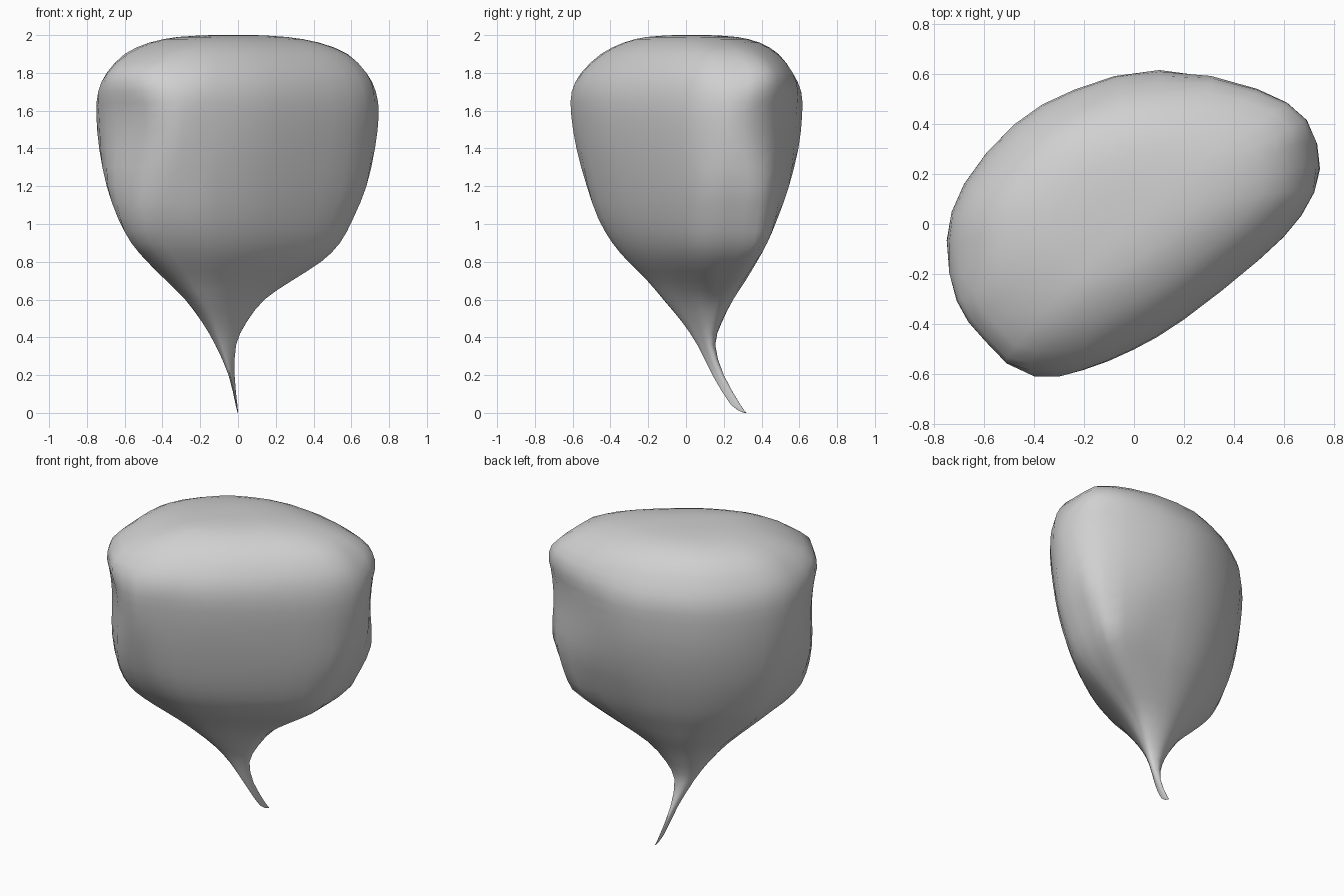
import bpy
import bmesh
from mathutils import Vector

default_cube = bpy.data.objects.get("Cube")
if default_cube:
    bpy.data.objects.remove(default_cube, do_unlink=True)


def smooth_path(points, steps, closed):
    """Resample control points with a Catmull-Rom spline that passes through them."""
    points = [Vector(point) for point in points]
    count = len(points)

    def pick(index):
        return points[index % count] if closed else points[max(0, min(count - 1, index))]

    result = []
    for index in range(count if closed else count - 1):
        a, b, c, d = (pick(index + offset) for offset in (-1, 0, 1, 2))
        for step in range(steps):
            t = step / steps
            result.append((b * 2 + (c - a) * t + (a * 2 - b * 5 + c * 4 - d) * t ** 2
                           + (b * 3 - a - c * 3 + d) * t ** 3) / 2)
    if not closed:
        result.append(points[-1])
    return result


def normalised(outline):
    """Fit the outline into a centred unit square so each ring can use its own bounds."""
    low_x, high_x = min(p.x for p in outline), max(p.x for p in outline)
    low_y, high_y = min(p.y for p in outline), max(p.y for p in outline)
    return [((p.x - low_x) / (high_x - low_x) - .5, (p.y - low_y) / (high_y - low_y) - .5)
            for p in outline]


def squared_ends(section, amount):
    """Push both ends of the long diagonal outwards, kept inside the unit square."""
    result = []
    for u, v in section:
        push = amount * ((u + v) / .72) ** 3
        result.append([max(-.5, min(.5, value + push)) for value in (u, v)])
    return result


def falloff(height, centre, reach):
    """Weight that is one at the centre height and fades to zero at its reach."""
    return max(0, 1 - abs(height - centre) / reach)


# Slanted egg-shaped cross-section, counter-clockwise from the front right end
outline_points = [
    (-.39, -.62), (-.2, -.59), (0, -.51), (.2, -.39), (.5, -.15), (.67, .03),
    (.745, .22), (.68, .4), (.48, .53), (.1, .62), (-.24, .54), (-.48, .4),
    (-.68, .16), (-.75, -.07), (-.7, -.3), (-.58, -.46),
]

# Height, then the bounds of each ring: lowest x, highest x, front, back
ring_bounds = [
    (0, -.002, 0, .31, .32),
    (.04, -.012, -.003, .24, .29),
    (.2, -.05, -.018, .14, .2),
    (.36, -.12, -.01, .06, .155),
    (.48, -.19, .045, -.02, .19),
    (.6, -.28, .14, -.12, .25),
    (.7, -.38, .285, -.205, .315),
    (.8, -.48, .44, -.305, .375),
    (.9, -.565, .54, -.39, .43),
    (1.03, -.635, .61, -.465, .485),
    (1.2, -.695, .68, -.525, .545),
    (1.4, -.735, .725, -.58, .595),
    (1.58, -.75, .745, -.608, .615),
    (1.7, -.74, .73, -.605, .61),
    (1.8, -.695, .68, -.555, .565),
    (1.9, -.6, .58, -.45, .49),
    (1.96, -.47, .43, -.33, .39),
    (1.99, -.32, .26, -.21, .27),
    (2, -.14, .09, -.06, .12),
]

# Single grey surface colour
grey = bpy.data.materials.new("plain_grey")
grey.use_nodes = True
grey.diffuse_color = (.63, .63, .63, 1)
shader = next(node for node in grey.node_tree.nodes if node.type == "BSDF_PRINCIPLED")
shader.inputs["Base Color"].default_value = grey.diffuse_color

# Pouch body, lofted from the curved stem tip up to the crown, with fuller corners
section = normalised(smooth_path(outline_points, 2, True))
bm = bmesh.new()
rings = []
for height, left, right, front, back in smooth_path(ring_bounds, 2, False):
    fullness = .07 * falloff(height, .9, .55) + .035 * falloff(height, 1.82, .2)
    rings.append([bm.verts.new(((left + right) / 2 + u * (right - left),
                                (front + back) / 2 + v * (back - front), height))
                  for u, v in squared_ends(section, fullness)])

for lower, upper in zip(rings, rings[1:]):
    for index in range(len(section)):
        after = (index + 1) % len(section)
        bm.faces.new((lower[index], lower[after], upper[after], upper[index]))

# Close the tip and the crown
bm.faces.new(list(reversed(rings[0])))
bm.faces.new(rings[-1])
bmesh.ops.recalc_face_normals(bm, faces=bm.faces[:])
for face in bm.faces:
    face.smooth = True

mesh = bpy.data.meshes.new("pouch_body")
bm.to_mesh(mesh)
bm.free()
mesh.materials.append(grey)
pouch = bpy.data.objects.new("pouch_body", mesh)
bpy.context.collection.objects.link(pouch)
